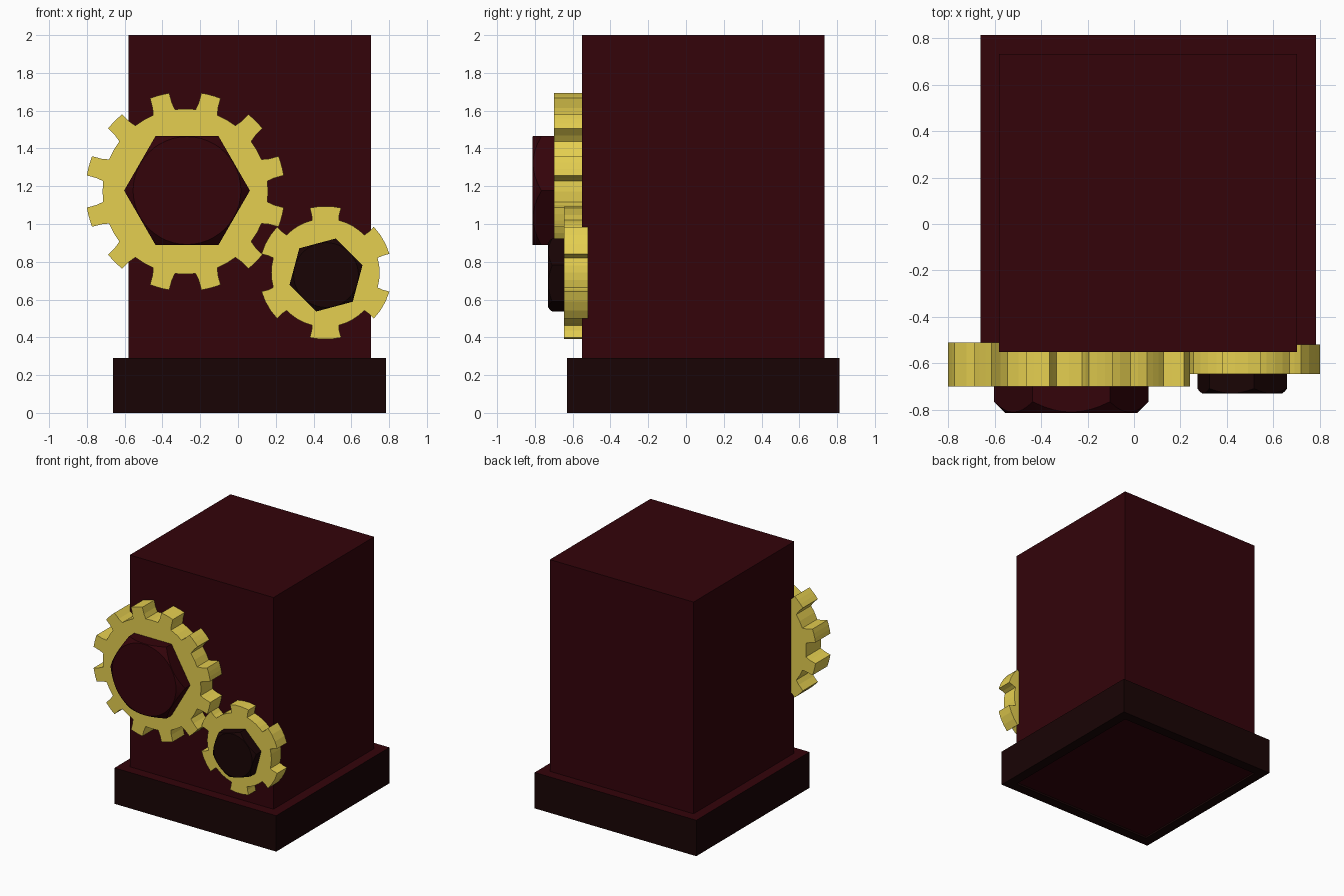
import bpy, bmesh
from math import sin, cos, pi, radians

if "Cube" in bpy.data.objects:
    bpy.data.objects.remove(bpy.data.objects["Cube"])


def material(name, rgb):
    m = bpy.data.materials.new(name)
    m.diffuse_color = (*rgb, 1)
    m.use_nodes = True
    m.node_tree.nodes["Principled BSDF"].inputs["Base Color"].default_value = m.diffuse_color
    return m


MAROON = material("maroon", (0.033, 0.0010, 0.003))
DARK = material("dark_brown", (0.0095, 0.0012, 0.0014))
BRASS = material("brass", (0.78, 0.62, 0.08))


def loft(name, rings, mats, band_mats=None, closed=False):
    """Skin equal-length rings of points; cap both ends, or join last ring to first."""
    bm = bmesh.new()
    loops = [[bm.verts.new(p) for p in r] for r in rings]
    n = len(loops[0])
    pairs = list(zip(loops, loops[1:] + loops[:1] if closed else loops[1:]))
    for k, (a, b) in enumerate(pairs):
        for i in range(n):
            j = (i + 1) % n
            f = bm.faces.new((a[i], a[j], b[j], b[i]))
            f.material_index = band_mats[k] if band_mats else 0
    if not closed:
        bm.faces.new(loops[0][::-1])
        bm.faces.new(loops[-1])
    bmesh.ops.recalc_face_normals(bm, faces=bm.faces)
    me = bpy.data.meshes.new(name)
    bm.to_mesh(me)
    bm.free()
    for m in mats:
        me.materials.append(m)
    ob = bpy.data.objects.new(name, me)
    bpy.context.collection.objects.link(ob)
    return ob


def square(half, z, cx=0.061, cy=0.091):
    return [(cx + sx * half, cy + sy * half, z)
            for sx, sy in ((-1, -1), (1, -1), (1, 1), (-1, 1))]


def gear(name, cx, cz, teeth, start, front, back, gap_steps, tip, flank, root):
    """Tip, flank and root are (radius, half angle) of one tooth."""
    pts = []
    for t in range(teeth):
        mid = start + t * 360 / teeth
        pts += [(root[0], mid - root[1]), (flank[0], mid - flank[1])]
        pts += [(tip[0], mid + tip[1] * s) for s in (-1, -1 / 3, 1 / 3, 1)]
        pts.append((flank[0], mid + flank[1]))
        gap = 360 / teeth - 2 * root[1]
        pts += [(root[0], mid + root[1] + gap * i / gap_steps) for i in range(gap_steps)]
    flat = [(cx + r * cos(radians(a)), cz + r * sin(radians(a))) for r, a in pts]
    return loft(name, [[(x, y, z) for x, z in flat] for y in (back, front)], [BRASS])


def bolt_head(name, cx, cz, radius, turn, front, back, mat, slope):
    """Hexagonal head with a conical chamfer on its front."""
    apothem = radius * cos(pi / 6)
    inner = apothem * 0.99
    rings = [[], [], []]
    n = 48
    for i in range(n):
        a = 2 * pi * i / n
        r = apothem / cos(a % (pi / 3) - pi / 6)
        c, s = cos(a + turn), sin(a + turn)
        rings[0].append((cx + r * c, back, cz + r * s))
        rings[1].append((cx + r * c, front + (r - inner) * slope, cz + r * s))
        rings[2].append((cx + inner * c, front, cz + inner * s))
    ob = loft(name, rings, [mat])
    bpy.context.view_layer.objects.active = ob
    ob.select_set(True)
    bpy.ops.object.shade_smooth_by_angle(angle=radians(25))
    ob.select_set(False)


# Column, with a plinth frame around its foot
loft("column", [square(0.642, 0.015), square(0.642, 2)], [MAROON])
loft("plinth_frame",
     [square(0.642, 0), square(0.722, 0), square(0.722, 0.29), square(0.642, 0.29)],
     [MAROON, DARK], [1, 1, 0, 1], closed=True)

# Gears on the front
gear("large_gear", -0.279, 1.172, 12, 15, -0.70, -0.51, 2,
     (0.528, 5.7), (0.475, 6.4), (0.438, 7.8))
gear("small_gear", 0.463, 0.742, 6, 30, -0.645, -0.52, 4,
     (0.353, 13.6), (0.315, 13.4), (0.287, 14.2))

# Bolt heads
bolt_head("large_bolt_head", -0.27, 1.177, 0.333, 0, -0.813, -0.60, MAROON, 1.0)
bolt_head("small_bolt_head", 0.466, 0.73, 0.2, radians(15), -0.73, -0.60, DARK, 0.75)
